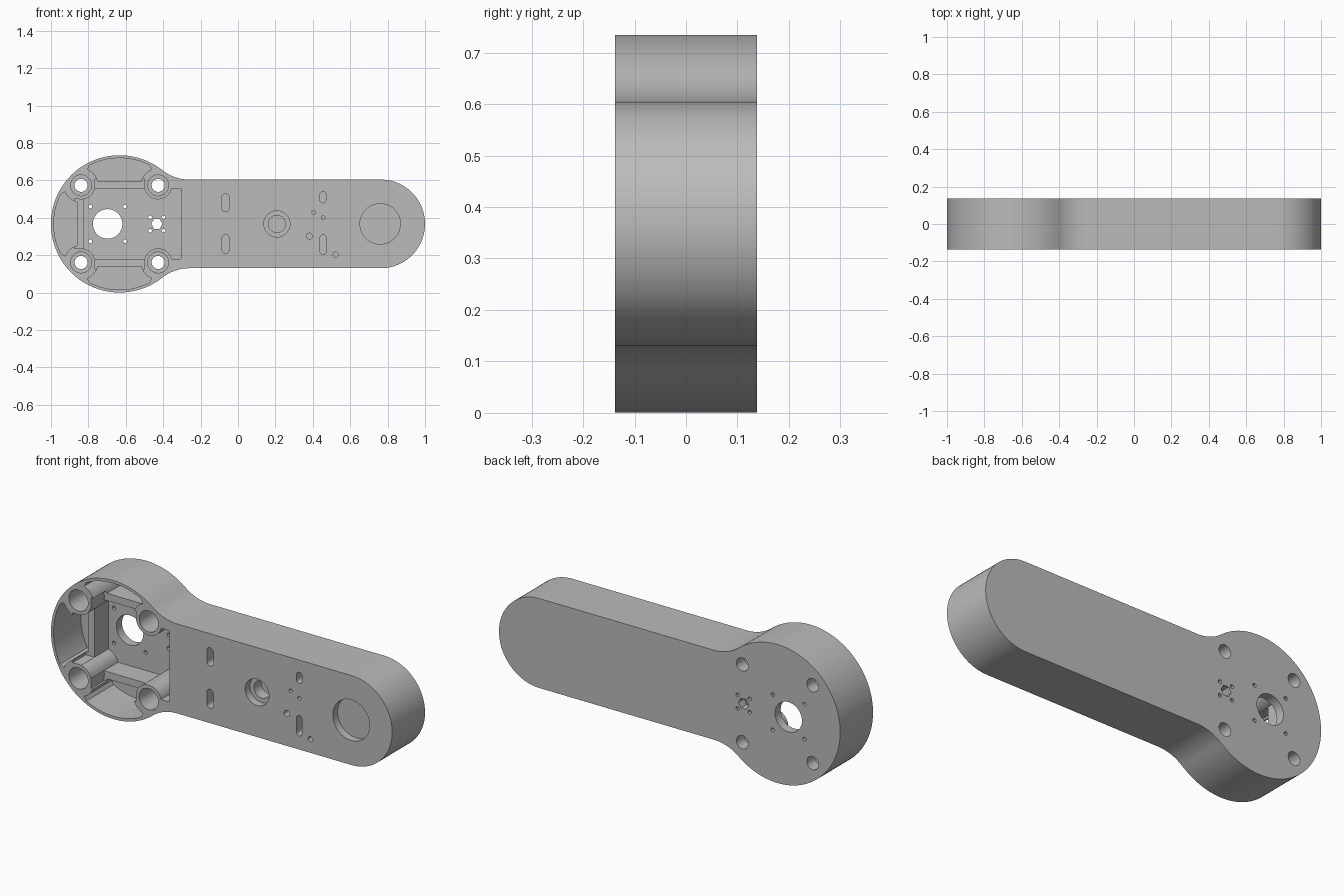
import bpy, bmesh, math
from mathutils import Vector

if "Cube" in bpy.data.objects:
    bpy.data.objects.remove(bpy.data.objects["Cube"])

CX, CZ = -0.633, 0.3675          # centre of the round head
HALF = 0.1375                    # half thickness
FRONT, FLOOR = -HALF, 0.09       # front face and pocket floor
BOSS = 0.206                     # boss offset from head centre


def arc(x, z, r, a0, a1, n):
    """Points on an arc, angles in degrees."""
    angles = [math.radians(a0 + (a1 - a0) * i / n) for i in range(n + 1)]
    return [(x + r * math.cos(a), z + r * math.sin(a)) for a in angles]


def circle(x, z, r, n=32):
    return arc(x, z, r, 0, 360, n)[:-1]


def rect(x0, x1, z0, z1):
    return [(x0, z0), (x1, z0), (x1, z1), (x0, z1)]


def slot(x, z0, z1, r):
    return arc(x, z1 - r, r, 0, 180, 10) + arc(x, z0 + r, r, 180, 360, 10)


def turn(points, quarter):
    """Rotate a head outline by quarter turns about the head centre."""
    for _ in range(quarter):
        points = [(CX - (z - CZ), CZ + (x - CX)) for x, z in points]
    return points


def prisms(name, parts):
    """One mesh from (outline, y start, y end) parts."""
    bm = bmesh.new()
    for outline, y0, y1 in parts:
        face = bm.faces.new([bm.verts.new((x, y0, z)) for x, z in outline])
        ext = bmesh.ops.extrude_face_region(bm, geom=[face])["geom"]
        verts = [g for g in ext if isinstance(g, bmesh.types.BMVert)]
        bmesh.ops.translate(bm, verts=verts, vec=Vector((0, y1 - y0, 0)))
    bmesh.ops.recalc_face_normals(bm, faces=bm.faces)
    mesh = bpy.data.meshes.new(name)
    bm.to_mesh(mesh)
    bm.free()
    obj = bpy.data.objects.new(name, mesh)
    bpy.context.collection.objects.link(obj)
    return obj


def combine(target, parts, operation="DIFFERENCE"):
    tool = prisms("cutter", parts)
    tool.hide_render = True
    mod = target.modifiers.new("shape", "BOOLEAN")
    mod.operation, mod.solver, mod.object = operation, "EXACT", tool
    bpy.context.view_layer.objects.active = target
    bpy.ops.object.modifier_apply(modifier=mod.name)
    bpy.data.objects.remove(tool)


# Outer outline: round head, blended necks, straight arm, round tip
R, r, neck = 0.367, 0.237, 0.233
nx = -0.26
t = math.degrees(math.atan2(r + neck, nx - CX))
outline = (arc(CX, CZ, R, t, 360 - t, 72)
           + arc(nx, CZ - r - neck, neck, 180 - t, 90, 14)[1:]
           + arc(0.763, CZ, r, -90, 90, 40)
           + arc(nx, CZ + r + neck, neck, 270, 180 + t, 14)[:-1])
body = prisms("arm_housing", [(outline, -HALF, HALF)])

# Square head pocket and three crescent pockets
open_y = FRONT - 0.05
crescent = (arc(CX, CZ, 0.352, 63, 117, 28)
            + arc(CX - BOSS, CZ + BOSS, 0.092, 68, 13, 10)
            + arc(CX + BOSS, CZ + BOSS, 0.092, 167, 112, 10))
pockets = [(rect(CX - 0.19, -0.305, CZ - 0.188, CZ + 0.188), open_y, FLOOR)]
pockets += [(turn(crescent, q), open_y, FLOOR) for q in range(3)]
combine(body, pockets)

# Dividing walls sit lower than the front face
band = rect(CX - 0.132, CX + 0.132, CZ + 0.17, CZ + 0.24)
combine(body, [(turn(band, q), open_y, FRONT + 0.11) for q in range(3)])

# Screw bosses
bosses = [(CX + sx * BOSS, CZ + sz * BOSS) for sx in (-1, 1) for sz in (-1, 1)]
combine(body, [(circle(x, z, 0.075), FRONT, FLOOR + 0.02) for x, z in bosses], "UNION")

# Boss bores and shallow recesses along the arm
cuts = [(circle(x, z, 0.056), open_y, FLOOR - 0.02) for x, z in bosses]
cuts += [(circle(0.208, CZ, 0.07), open_y, FRONT + 0.04),
         (circle(0.76, CZ, 0.108, 48), open_y, FRONT + 0.04)]
for x, z0, z1, w in ((-0.067, 0.433, 0.53, 0.019), (-0.067, 0.21, 0.31, 0.019),
                     (0.455, 0.48, 0.54, 0.016), (0.455, 0.203, 0.31, 0.016)):
    cuts.append((slot(x, z0, z1, w), open_y, FRONT + 0.06))
for x, z, rad in ((0.405, 0.428, 0.01), (0.455, 0.401, 0.01),
                  (0.382, 0.302, 0.016), (0.521, 0.203, 0.014)):
    cuts.append((circle(x, z, rad, 16), open_y, FRONT + 0.06))
combine(body, cuts)

# Through holes in the head floor, and the inner step of the arm recess
through = HALF + 0.05
holes = [(circle(x, z, 0.035, 24), 0, through) for x, z in bosses]
holes += [(circle(-0.697, CZ, 0.079, 40), 0, through),
          (circle(-0.434, CZ, 0.03, 6), 0, through),
          (circle(0.208, CZ, 0.046), FRONT - 0.02, FRONT + 0.1)]
for hx, offset in ((-0.697, 0.093), (-0.434, 0.036)):
    for sx in (-1, 1):
        for sz in (-1, 1):
            holes.append((circle(hx + sx * offset, CZ + sz * offset, 0.01, 12), 0, through))
combine(body, holes)

# Plain grey material
grey = bpy.data.materials.new("plain_grey")
grey.use_nodes = True
colour = (0.5, 0.5, 0.5, 1)
grey.diffuse_color = colour
grey.node_tree.nodes["Principled BSDF"].inputs["Base Color"].default_value = colour
body.data.materials.clear()
body.data.materials.append(grey)

# Smooth curved walls, crisp edges
bpy.ops.object.select_all(action="DESELECT")
body.select_set(True)
bpy.context.view_layer.objects.active = body
bpy.ops.object.shade_smooth_by_angle(angle=math.radians(30))
